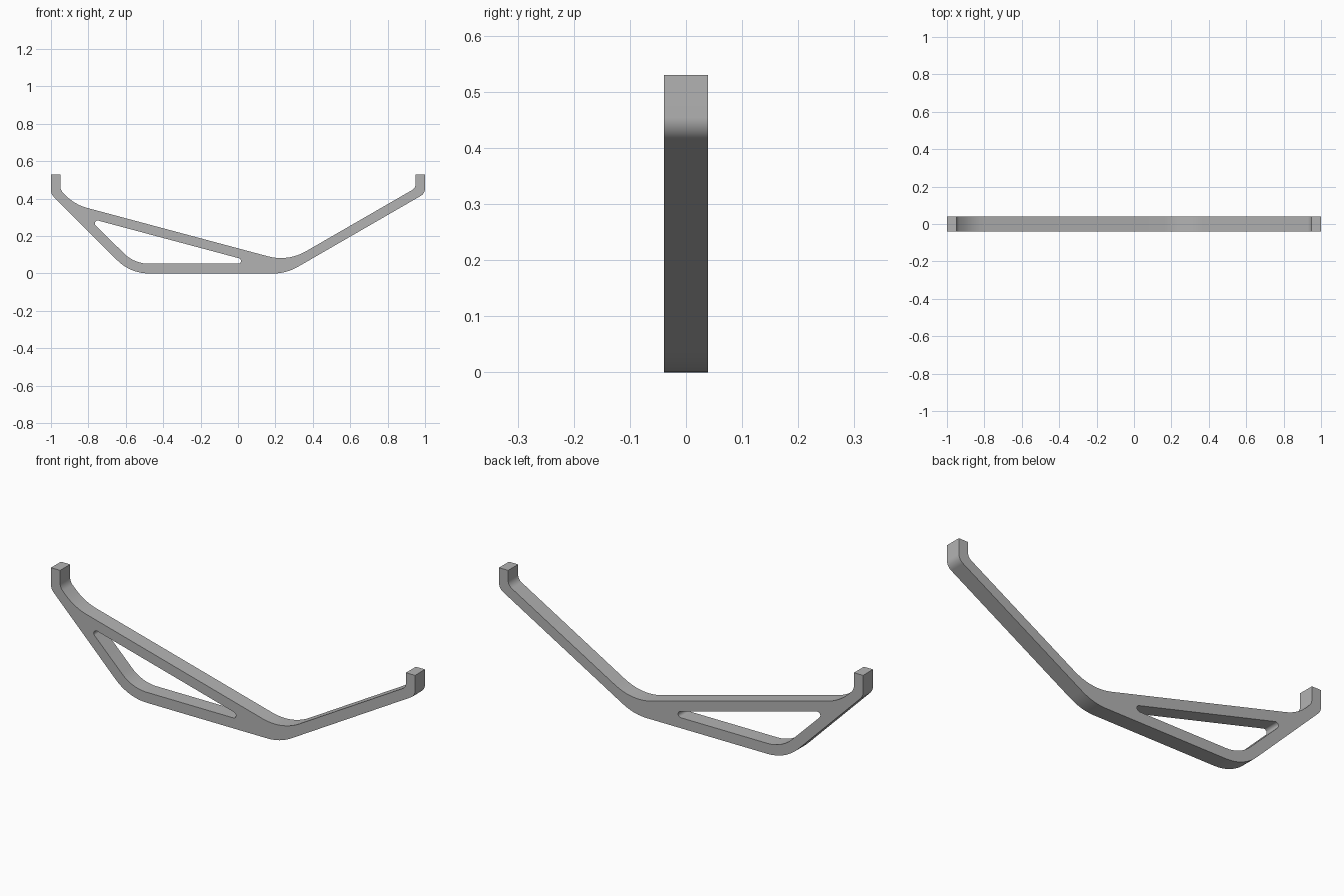
import bpy
import bmesh
import math
from mathutils import Vector, Matrix

cube = bpy.data.objects.get("Cube")
if cube:
    bpy.data.objects.remove(cube, do_unlink=True)

HALF_DEPTH = 0.039

# One flat grey for the whole bracket
grey = bpy.data.materials.new("grey")
grey.use_nodes = True
colour = (0.45, 0.45, 0.45, 1)
grey.diffuse_color = colour
grey.node_tree.nodes["Principled BSDF"].inputs["Base Color"].default_value = colour


def rounded(corners):
    """Turn (x, z, radius) corners into an outline with arc fillets."""
    points = []
    for i, (x, z, radius) in enumerate(corners):
        p = Vector((x, z))
        if radius == 0:
            points.append(p)
            continue
        a = (Vector(corners[i - 1][:2]) - p).normalized()
        b = (Vector(corners[(i + 1) % len(corners)][:2]) - p).normalized()
        half = a.angle(b) / 2
        centre = p + (a + b).normalized() * radius / math.sin(half)
        start = p + a * radius / math.tan(half) - centre
        sweep = math.pi - 2 * half
        if a.x * b.y - a.y * b.x > 0:
            sweep = -sweep
        steps = max(6, round(abs(sweep) / math.radians(5)))
        for k in range(steps + 1):
            points.append(centre + Matrix.Rotation(sweep * k / steps, 2) @ start)
    return points


# Outer silhouette: two upturned ends, sloping arms and a flat foot
outline = rounded([
    (-1, 0.53, 0), (-1, 0.425, 0.05), (-0.575, 0, 0.24), (0.2585, 0, 0.26),
    (1, 0.428, 0.046), (1, 0.53, 0), (0.95, 0.53, 0), (0.95, 0.457, 0.04),
    (0.267, 0.063, 0.266), (-0.872, 0.368, 0.25), (-0.95, 0.446, 0.05),
    (-0.95, 0.53, 0),
])

# Triangular opening under the diagonal strut
opening = rounded([(-0.801, 0.297, 0.015), (-0.554, 0.052, 0.19),
                   (0.115, 0.052, 0.015)])

# Fill the profile and extrude it through the depth
curve = bpy.data.curves.new("profile", "CURVE")
curve.dimensions = "2D"
curve.fill_mode = "BOTH"
curve.extrude = HALF_DEPTH
for loop in (outline, opening):
    spline = curve.splines.new("POLY")
    spline.points.add(len(loop) - 1)
    for point, co in zip(spline.points, loop):
        point.co = (co.x, co.y, 0, 1)
    spline.use_cyclic_u = True
profile = bpy.data.objects.new("profile", curve)
bpy.context.collection.objects.link(profile)
depsgraph = bpy.context.evaluated_depsgraph_get()
mesh = bpy.data.meshes.new_from_object(profile.evaluated_get(depsgraph))
bpy.data.objects.remove(profile, do_unlink=True)

# Stand the bracket upright and weld it into one solid
bm = bmesh.new()
bm.from_mesh(mesh)
bmesh.ops.remove_doubles(bm, verts=bm.verts, dist=0.0001)
bmesh.ops.rotate(bm, verts=bm.verts, matrix=Matrix.Rotation(math.pi / 2, 3, "X"))
bmesh.ops.recalc_face_normals(bm, faces=bm.faces)
bm.to_mesh(mesh)
bm.free()
mesh.materials.clear()
mesh.materials.append(grey)

bracket = bpy.data.objects.new("bracket", mesh)
bpy.context.collection.objects.link(bracket)
bpy.ops.object.select_all(action="DESELECT")
bracket.select_set(True)
bpy.context.view_layer.objects.active = bracket
bpy.ops.object.shade_smooth_by_angle(angle=math.radians(30))
